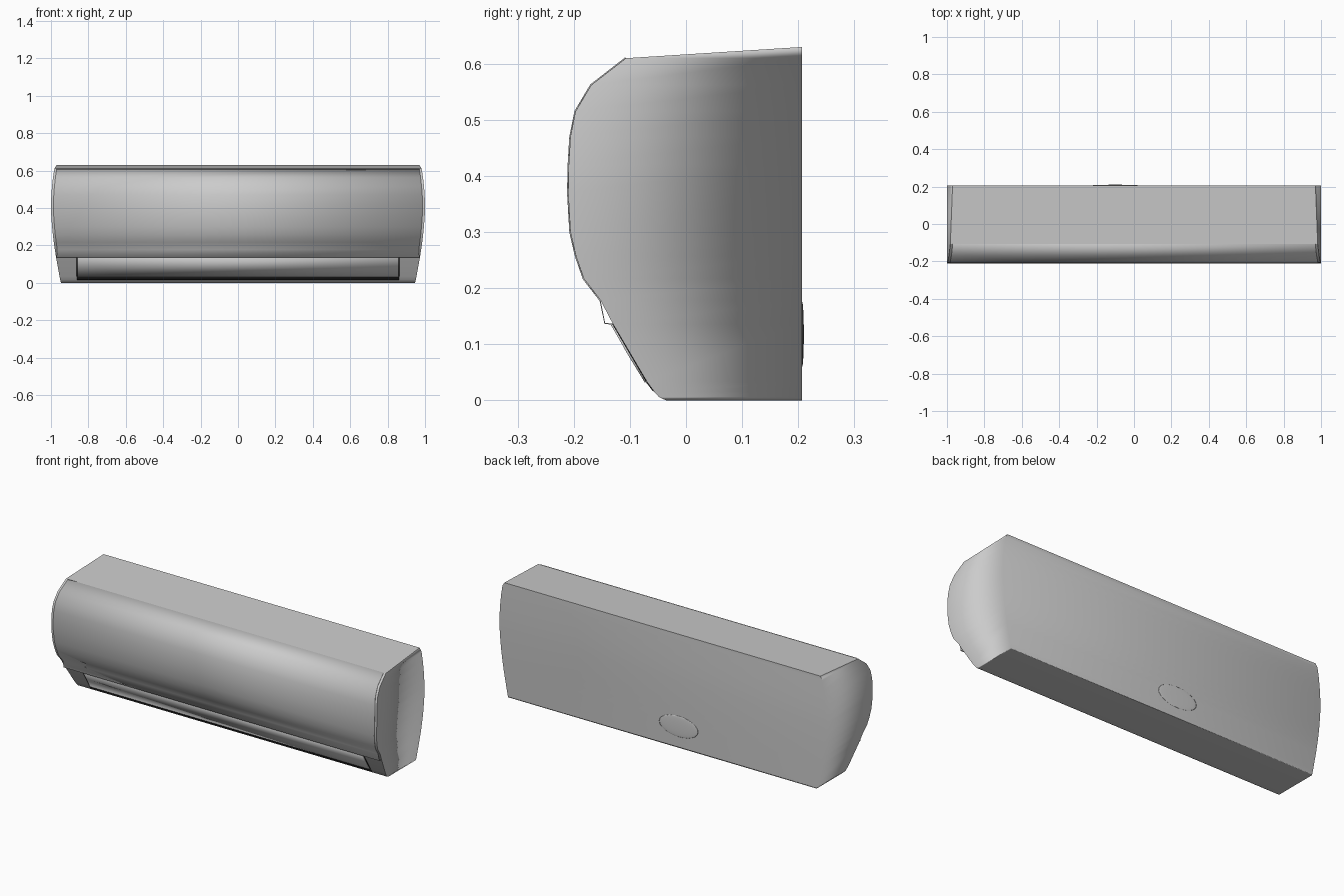
import bpy
import bmesh

if "Cube" in bpy.data.objects:
    bpy.data.objects.remove(bpy.data.objects["Cube"])


def material(name, value):
    m = bpy.data.materials.new(name)
    m.use_nodes = True
    col = (value, value, value, 1)
    m.diffuse_color = col
    m.node_tree.nodes["Principled BSDF"].inputs["Base Color"].default_value = col
    return m


GREY = material("light grey plastic", 0.6)
DARK = material("dark slot", 0.02)
BACK, TOP = 0.207, 0.63

# Front outline (y, z): lower slope, then the bowed front
LOWER = [(-0.035, 0), (-0.048, 0.006), (-0.057, 0.016), (-0.07, 0.034), (-0.13, 0.136), (-0.152, 0.178)]
BOW = [(-0.182, 0.217), (-0.196, 0.257), (-0.206, 0.3), (-0.21, 0.37), (-0.209, 0.42),
       (-0.206, 0.47), (-0.197, 0.515), (-0.169, 0.562), (-0.107, 0.61)]


def half_width(z):
    """Half length of the casing; its ends bulge gently."""
    if z > 0.62:
        return 0.97
    if z > 0.4:
        return 1 - 0.018 * ((z - 0.4) / 0.21) ** 2
    return 1 - 0.053 * ((0.4 - z) / 0.4) ** 1.6


def finish(name, bm, mat):
    bmesh.ops.recalc_face_normals(bm, faces=bm.faces)
    me = bpy.data.meshes.new(name)
    bm.to_mesh(me)
    bm.free()
    me.materials.append(mat)
    ob = bpy.data.objects.new(name, me)
    bpy.context.collection.objects.link(ob)
    return ob


def casing():
    bm = bmesh.new()
    rows = []
    for y, z in LOWER + BOW:
        w = half_width(z)
        rows.append([bm.verts.new(p) for p in ((-w, y, z), (w, y, z), (w, BACK, z), (-w, BACK, z))])
    w = half_width(TOP)
    tl, tr = bm.verts.new((-w, BACK, TOP)), bm.verts.new((w, BACK, TOP))
    # Front, ends and back, row by row
    for a, b in zip(rows, rows[1:]):
        for i in range(4):
            j = (i + 1) % 4
            bm.faces.new((a[i], a[j], b[j], b[i]))
    # Bottom, sloped top and the slivers below it
    bm.faces.new(rows[0])
    fl, fr, br, bl = rows[-1]
    bm.faces.new((fl, fr, tr, tl))
    bm.faces.new((fr, br, tr))
    bm.faces.new((fl, tl, bl))
    bm.faces.new((bl, tl, tr, br))
    for f in bm.faces:
        f.smooth = True
    # Crisp borders around the front and the top
    fronts = {v for r in rows for v in r[:2]}
    for e in bm.edges:
        a, b = e.verts
        along_front = a in fronts and b in fronts and a.co.x * b.co.x > 0
        if along_front or tl in e.verts or tr in e.verts or {a, b} == {fl, fr}:
            e.smooth = False
    ob = finish("casing", bm, GREY)
    mod = ob.modifiers.new("weighted normals", 'WEIGHTED_NORMAL')
    mod.mode = 'FACE_AREA'
    mod.keep_sharp = True


def plate(name, path, width, thickness, mat):
    """Thin panel following a (y, z) path, spanning the given half width."""
    bm = bmesh.new()
    rows = [[bm.verts.new((s * width(z), y, z)) for s in (-1, 1)] for y, z in path]
    for a, b in zip(rows, rows[1:]):
        bm.faces.new((a[0], a[1], b[1], b[0]))
    me = bpy.data.meshes.new(name)
    bm.to_mesh(me)
    bm.free()
    me.materials.append(mat)
    ob = bpy.data.objects.new(name, me)
    bpy.context.collection.objects.link(ob)
    mod = ob.modifiers.new("thickness", 'SOLIDIFY')
    mod.thickness = thickness
    mod.offset = 1
    bpy.ops.object.select_all(action='DESELECT')
    ob.select_set(True)
    bpy.context.view_layer.objects.active = ob
    bpy.ops.object.shade_smooth_by_angle(angle=0.6)
    return ob


casing()

# Front cover with its overhanging lower lip
plate("front_cover", [(-0.128, 0.137), (-0.144, 0.138), LOWER[-1]] + BOW,
      lambda z: half_width(z) - 0.013 if z > 0.17 else 0.97, 0.002, GREY)

# Air flap and the dark outlet slot below it
plate("air_flap", [(-0.07, 0.034), (-0.101, 0.085), (-0.13, 0.136)], lambda z: 0.857, 0.004, GREY)
plate("outlet_slot", [(-0.057, 0.017), (-0.07, 0.034)], lambda z: 0.862, 0.002, DARK)
for side in (-1, 1):
    gap = plate("flap_gap", [(-0.07, 0.034), (-0.13, 0.136)], lambda z: 0.003, 0.001, DARK)
    gap.location.x = side * 0.86

# Shallow oval boss on the back
bm = bmesh.new()
bmesh.ops.create_uvsphere(bm, u_segments=24, v_segments=12, radius=1)
for v in bm.verts:
    v.co = (v.co.x * 0.12 - 0.1, v.co.y * 0.003 + BACK, v.co.z * 0.058 + 0.118)
for f in bm.faces:
    f.smooth = True
finish("back_boss", bm, GREY)
